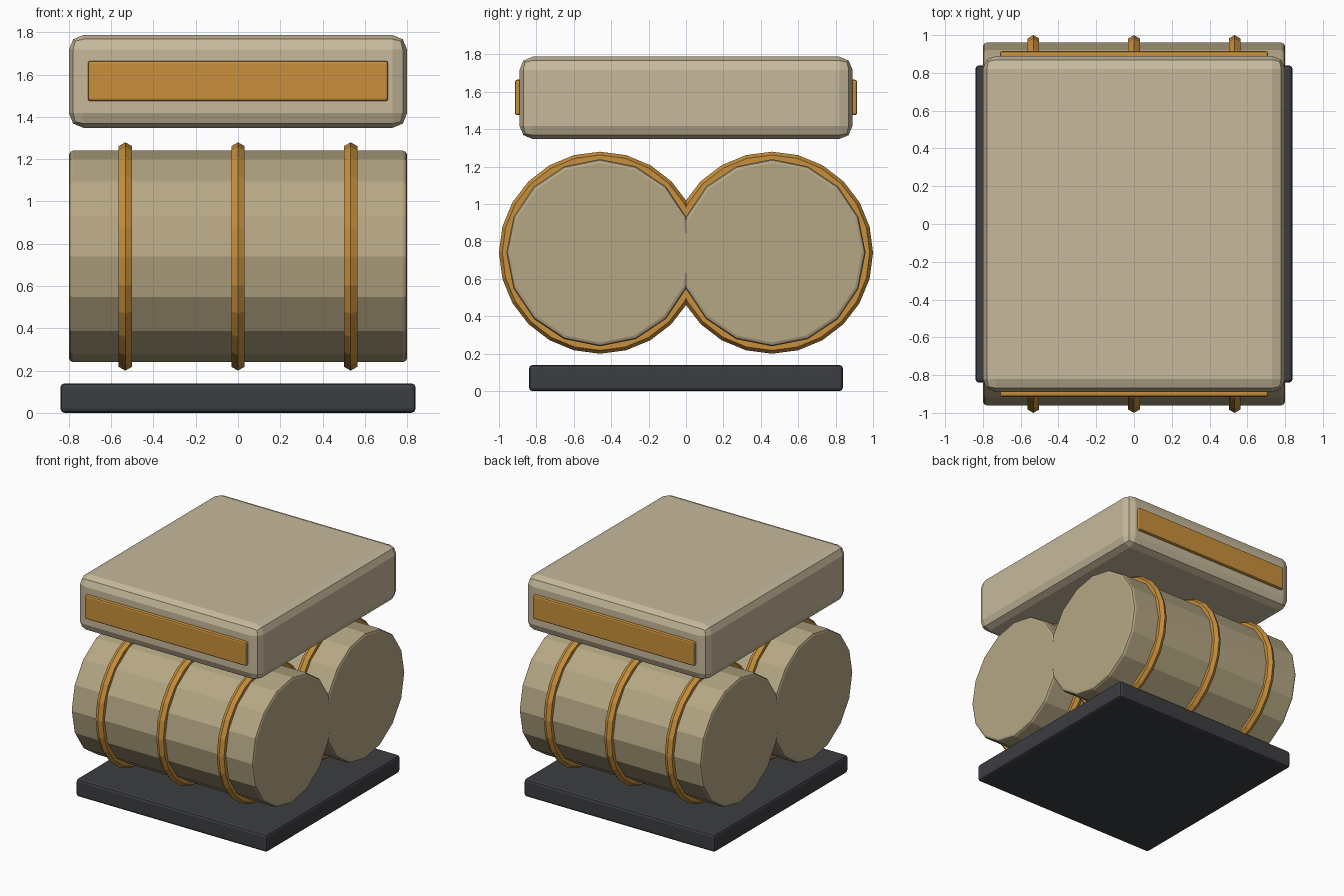
import bpy
from math import pi

if "Cube" in bpy.data.objects:
    bpy.data.objects.remove(bpy.data.objects["Cube"])


def material(name, rgb):
    m = bpy.data.materials.new(name)
    m.diffuse_color = (*rgb, 1)
    m.use_nodes = True
    m.node_tree.nodes["Principled BSDF"].inputs["Base Color"].default_value = m.diffuse_color
    return m


SAND = material("sand", (0.57, 0.485, 0.33))
TAN = material("tan", (0.47, 0.39, 0.235))
OCHRE = material("ochre", (0.58, 0.28, 0.045))
DARK = material("dark", (0.045, 0.047, 0.052))


def finish(name, mat, bevel=0, segments=2):
    ob = bpy.context.object
    ob.name = name
    ob.data.materials.append(mat)
    if bevel:
        bpy.ops.object.transform_apply(location=False, rotation=True, scale=True)
        b = ob.modifiers.new("bevel", 'BEVEL')
        b.width = bevel
        b.segments = segments
        b.limit_method = 'ANGLE'
        b.angle_limit = pi / 4
    return ob


def box(name, size, loc, mat, bevel):
    bpy.ops.mesh.primitive_cube_add(size=1, location=loc)
    bpy.context.object.scale = size
    return finish(name, mat, bevel)


# Bottom plate and floating top slab
box("base_plate", (1.68, 1.68, 0.14), (0, 0, 0.07), DARK, 0.02)
box("top_slab", (1.6, 1.78, 0.44), (0, 0, 1.568), SAND, 0.07)

for side, label in ((-1, "front"), (1, "back")):
    # Inset trim on the slab's long faces
    box(label + "_trim", (1.42, 0.05, 0.19), (0, side * 0.89, 1.57), OCHRE, 0.012)

    # Drum lying along x
    y = side * 0.46
    bpy.ops.mesh.primitive_cylinder_add(vertices=16, radius=0.5, depth=1.6,
                                        location=(0, y, 0.74), rotation=(0, pi / 2, 0))
    finish(label + "_drum", TAN, 0.02)

    # Three hoops round each drum
    for i in (-1, 0, 1):
        bpy.ops.mesh.primitive_torus_add(major_segments=24, minor_segments=6,
                                         major_radius=0.504, minor_radius=0.036,
                                         location=(i * 0.533, y, 0.74),
                                         rotation=(0, pi / 2, 0))
        finish(f"{label}_hoop_{i + 2}", OCHRE)
